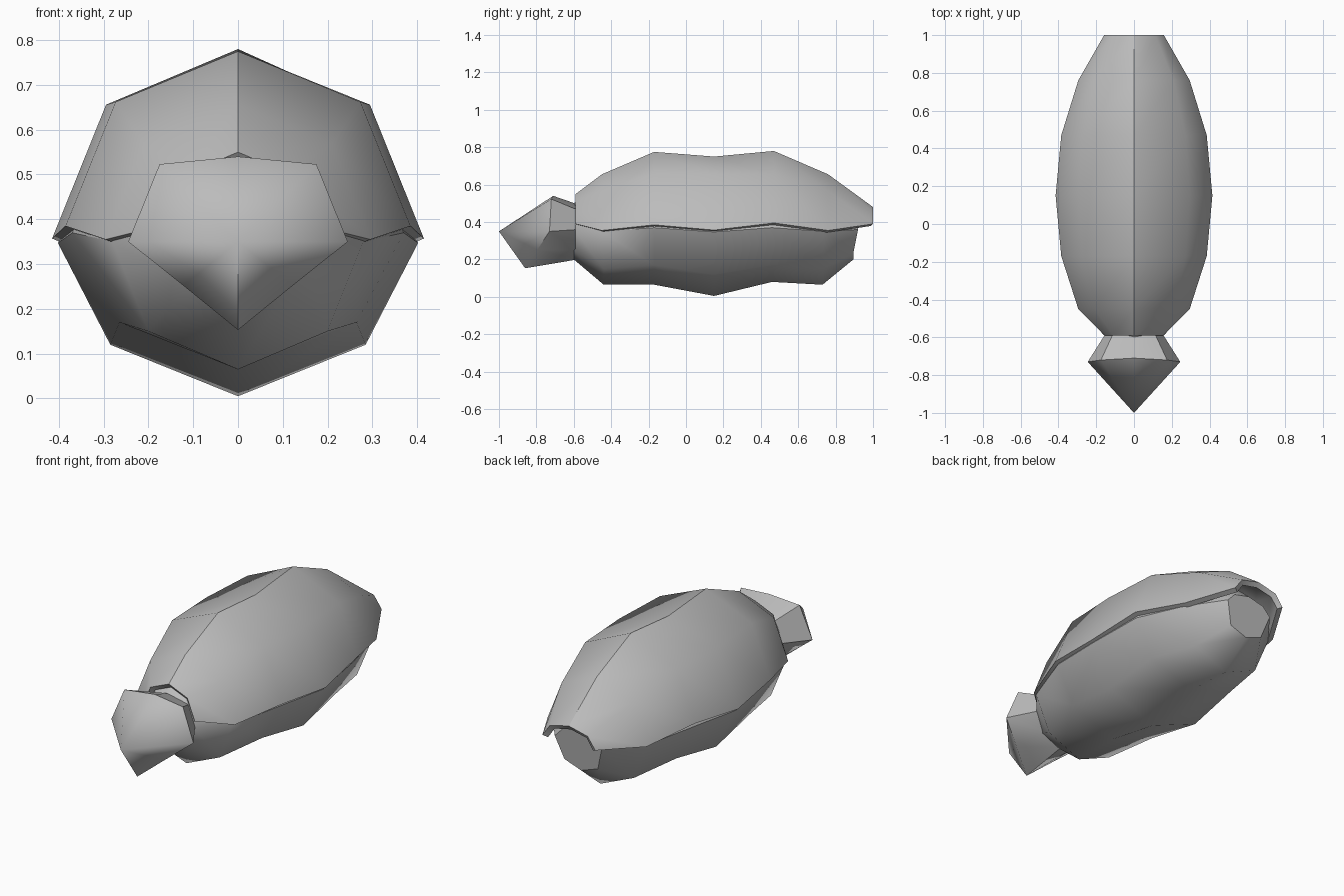
import bpy, bmesh, math

cube = bpy.data.objects.get("Cube")
if cube:
    bpy.data.objects.remove(cube, do_unlink=True)

grey = bpy.data.materials.new("plain_grey")
grey.use_nodes = True
COLOUR = (0.5, 0.5, 0.5, 1)
grey.diffuse_color = COLOUR
grey.node_tree.nodes["Principled BSDF"].inputs["Base Color"].default_value = COLOUR


def loft(name, sections, closed, thickness=0, angle=40, sharp_ridge=False):
    """Skin a row of mirrored sections; each lists (x, y, z) from top centre outwards."""
    bm = bmesh.new()
    rings = []
    for half in sections:
        inner = half[1:-1] if closed else half[1:]
        left = [(-x, y, z) for x, y, z in inner]
        ring = left[::-1] + half if not closed else half + left[::-1]
        rings.append([bm.verts.new(p) for p in ring])
    n = len(rings[0])
    for a, b in zip(rings, rings[1:]):
        for i in range(n if closed else n - 1):
            j = (i + 1) % n
            bm.faces.new((a[i], a[j], b[j], b[i]))
    if closed:
        bm.faces.new(rings[0])
        bm.faces.new(rings[-1])
        bmesh.ops.remove_doubles(bm, verts=bm.verts, dist=0.0005)
    bmesh.ops.recalc_face_normals(bm, faces=bm.faces)
    if not closed and sum(f.normal.z for f in bm.faces) < 0:
        bmesh.ops.reverse_faces(bm, faces=bm.faces)
    for e in bm.edges:
        if sharp_ridge and all(abs(v.co.x) < 1e-4 for v in e.verts):
            e.smooth = False
    mesh = bpy.data.meshes.new(name)
    bm.to_mesh(mesh)
    bm.free()
    ob = bpy.data.objects.new(name, mesh)
    bpy.context.collection.objects.link(ob)
    mesh.materials.append(grey)
    bpy.ops.object.select_all(action="DESELECT")
    ob.select_set(True)
    bpy.context.view_layer.objects.active = ob
    if thickness:
        mod = ob.modifiers.new("thickness", "SOLIDIFY")
        mod.thickness = thickness
        mod.offset = -1
        bpy.ops.object.modifier_apply(modifier=mod.name)
    bpy.ops.object.shade_smooth_by_angle(angle=math.radians(angle), keep_sharp_edges=True)
    return ob


# Wing case: y, half width, rim height, ridge height, shoulder rise
CASE = [(-0.59, 0.155, 0.39, 0.55, 0.71), (-0.45, 0.295, 0.355, 0.655, 0.71),
        (-0.17, 0.385, 0.385, 0.775, 0.71), (0.15, 0.415, 0.357, 0.75, 0.76),
        (0.47, 0.385, 0.395, 0.78, 0.68), (0.76, 0.295, 0.355, 0.655, 0.71),
        (1.0, 0.158, 0.39, 0.48, 0.71)]
loft("wing_case",
     [[(0, y, top), (0.71 * w, y, rim + k * (top - rim)), (w, y, rim)]
      for y, w, rim, top, k in CASE],
     closed=False, thickness=0.03, angle=60, sharp_ridge=True)

# Body: y at the rim, y at the belly, half width, rim, corner x, corner z, belly, back
BODY = [(-0.60, -0.60, 0.15, 0.36, 0.11, 0.25, 0.20, 0.50),
        (-0.45, -0.44, 0.28, 0.35, 0.20, 0.15, 0.065, 0.60),
        (-0.17, -0.17, 0.37, 0.37, 0.265, 0.17, 0.065, 0.71),
        (0.15, 0.15, 0.402, 0.347, 0.285, 0.12, 0.005, 0.69),
        (0.46, 0.46, 0.37, 0.37, 0.265, 0.17, 0.08, 0.71),
        (0.74, 0.73, 0.28, 0.35, 0.20, 0.15, 0.065, 0.59),
        (0.92, 0.895, 0.14, 0.36, 0.10, 0.235, 0.20, 0.43)]
loft("body",
     [[(0, y, back), (0.68 * w, y, rim + 0.68 * (back - rim)), (w, y, rim),
       (cx, yb, cz), (0, yb, belly)]
      for y, yb, w, rim, cx, cz, belly, back in BODY],
     closed=True, angle=45)

# Head: pointed snout, wide brow with deep chin, then the neck
loft("head",
     [[(0, -1.0, 0.35)] * 5,
      [(0, -0.71, 0.54), (0.175, -0.72, 0.523), (0.245, -0.73, 0.35),
       (0.122, -0.795, 0.252), (0, -0.86, 0.153)],
      [(0, -0.58, 0.495), (0.11, -0.58, 0.465), (0.15, -0.58, 0.36),
       (0.11, -0.58, 0.25), (0, -0.58, 0.20)]],
     closed=True, angle=50)
